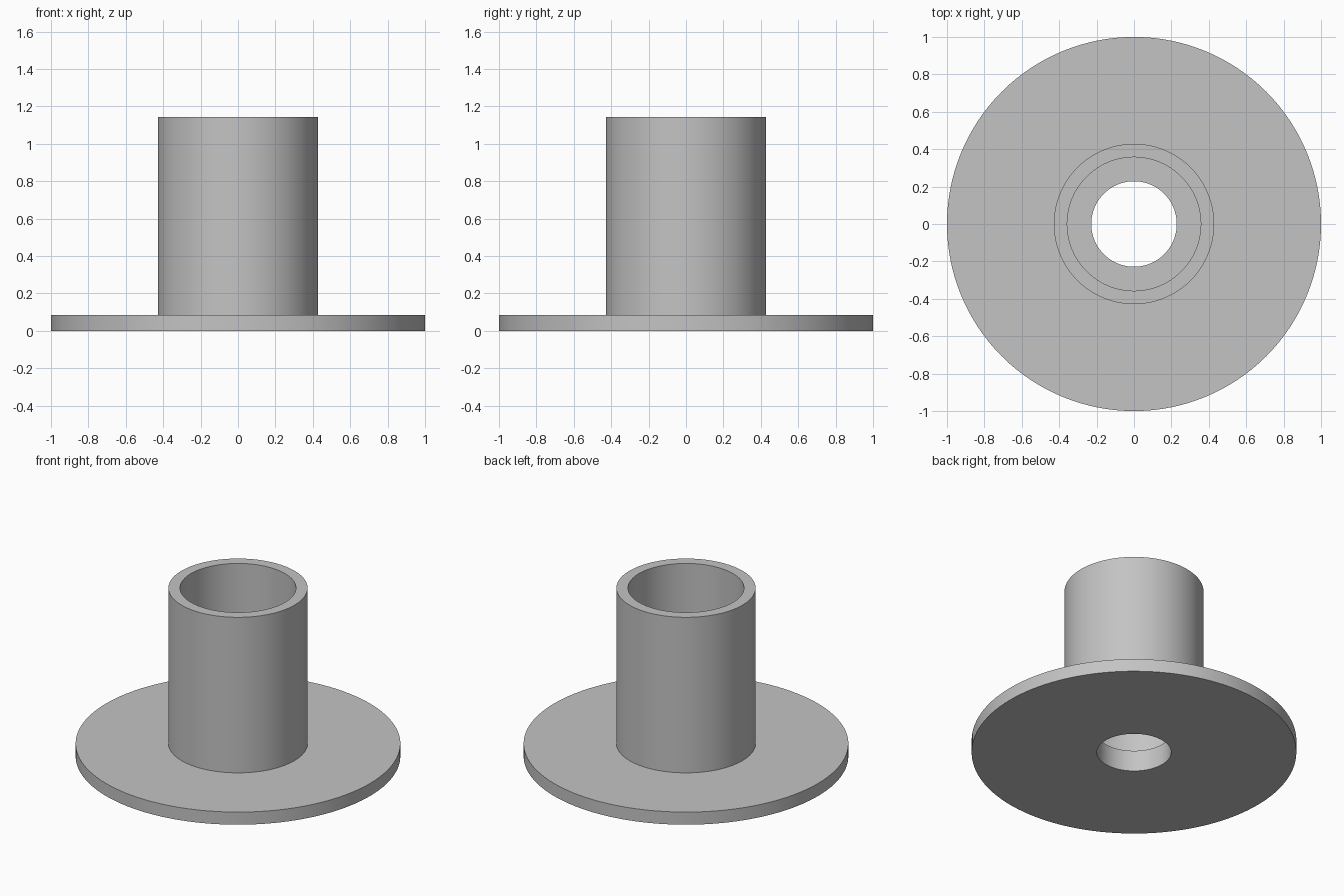
import bpy, bmesh, math

cube = bpy.data.objects.get("Cube")
if cube:
    bpy.data.objects.remove(cube, do_unlink=True)

# Overall proportions
UNIT = 1 / 7
SEGMENTS = 128

grey = bpy.data.materials.new("light_grey")
grey.use_nodes = True
colour = (0.55, 0.55, 0.55, 1)
grey.diffuse_color = colour
grey.node_tree.nodes["Principled BSDF"].inputs["Base Color"].default_value = colour


def lathe(name, profile):
    """Spin a closed (radius, height) profile around the z axis."""
    bm = bmesh.new()
    points = [bm.verts.new((r * UNIT, 0, z * UNIT)) for r, z in profile]
    edges = [bm.edges.new((a, b)) for a, b in zip(points, points[1:] + points[:1])]
    bmesh.ops.spin(bm, geom=points + edges, axis=(0, 0, 1), cent=(0, 0, 0),
                   angle=math.tau, steps=SEGMENTS, use_merge=True)
    bmesh.ops.remove_doubles(bm, verts=bm.verts, dist=1e-5)
    bmesh.ops.recalc_face_normals(bm, faces=bm.faces)
    mesh = bpy.data.meshes.new(name)
    bm.to_mesh(mesh)
    bm.free()
    mesh.materials.append(grey)
    obj = bpy.data.objects.new(name, mesh)
    bpy.context.collection.objects.link(obj)
    bpy.ops.object.select_all(action="DESELECT")
    obj.select_set(True)
    bpy.context.view_layer.objects.active = obj
    bpy.ops.object.shade_smooth_by_angle(angle=math.radians(30))
    return obj


# Flange, hollow sleeve and the stepped bore in one continuous section
lathe("flanged_bushing", [
    (1.6, 0), (7, 0), (7, 0.6),      # flange
    (3, 0.6), (3, 8), (2.5, 8),      # sleeve wall and rim
    (2.5, 1), (1.6, 1),              # inner ledge and narrow hole
])
